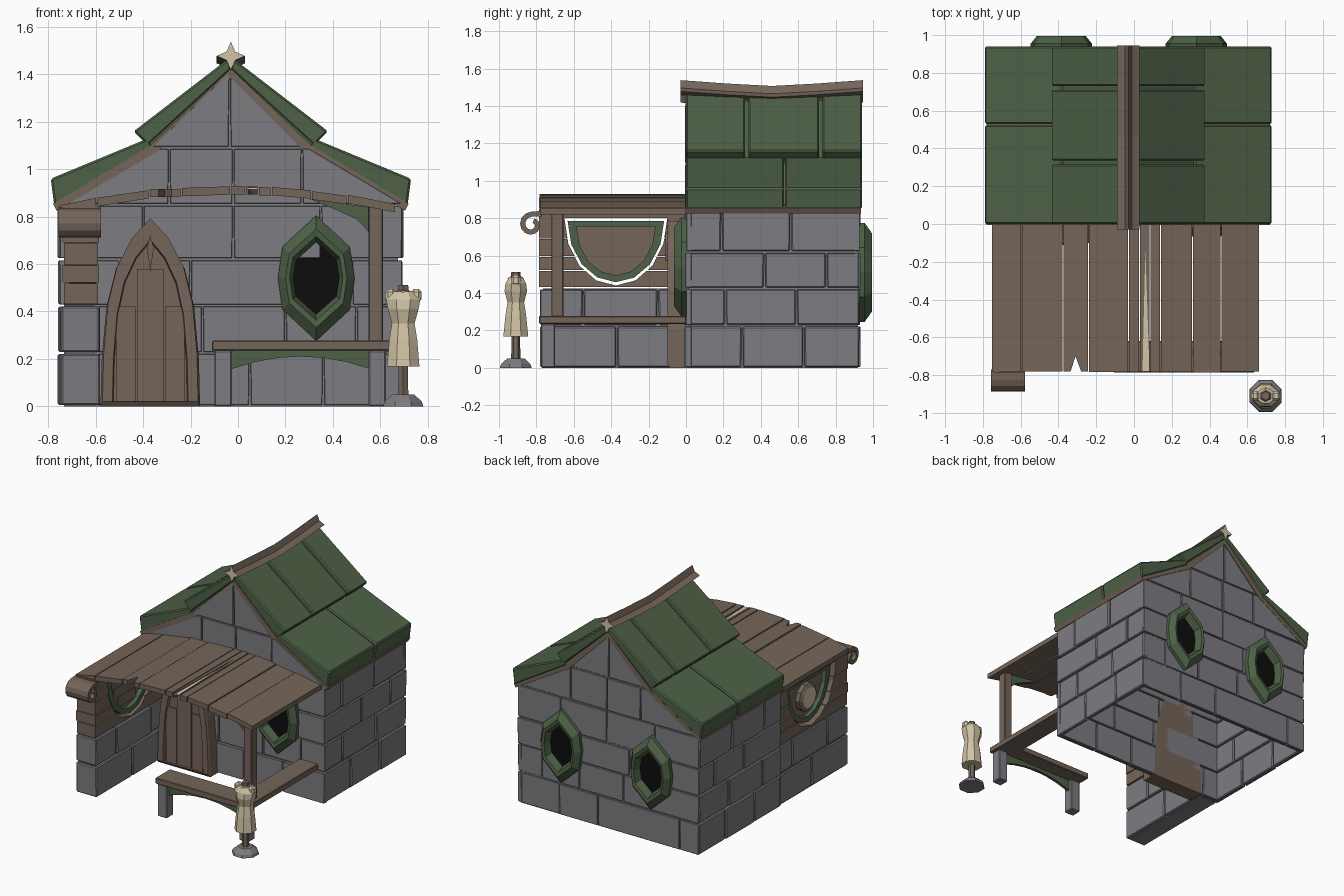
import bpy, bmesh, math, random
from mathutils import Vector

if "Cube" in bpy.data.objects:
    bpy.data.objects.remove(bpy.data.objects["Cube"])
random.seed(4)

def mat(name, r, g, b):
    m = bpy.data.materials.new(name)
    m.diffuse_color = (r, g, b, 1)
    m.use_nodes = True
    m.node_tree.nodes["Principled BSDF"].inputs["Base Color"].default_value = m.diffuse_color
    return m
STONE = mat("grey stone", 0.205, 0.2, 0.22)
WOOD = mat("brown wood", 0.175, 0.13, 0.1)
GREEN = mat("moss green", 0.075, 0.12, 0.062)
CREAM = mat("cream", 0.64, 0.55, 0.38)
BLACK = mat("window black", 0.004, 0.004, 0.004)
CX = -0.03  # house centre line

def finish(name, bm, mats, bevel=0):
    bmesh.ops.recalc_face_normals(bm, faces=bm.faces[:])
    me = bpy.data.meshes.new(name)
    bm.to_mesh(me)
    bm.free()
    for m in mats:
        me.materials.append(m)
    ob = bpy.data.objects.new(name, me)
    bpy.context.collection.objects.link(ob)
    if bevel:
        b = ob.modifiers.new("bevel", 'BEVEL')
        b.width, b.segments = bevel, 1
    return ob

def put(axis, p, d):
    return {'x': (d, p[0], p[1]), 'y': (p[0], d, p[1]), 'z': (p[0], p[1], d)}[axis]

def loft(name, rings, mats, cap0=True, cap1=True, capmat=0, bevel=0):
    """Join rings of 3D points with quads and close the ends."""
    bm = bmesh.new()
    vs = [[bm.verts.new(p) for p in r] for r in rings]
    n = len(rings[0])
    for a, b in zip(vs, vs[1:]):
        for i in range(n):
            bm.faces.new((a[i], a[(i + 1) % n], b[(i + 1) % n], b[i]))
    for flag, r in ((cap0, vs[0]), (cap1, vs[-1])):
        if flag:
            bm.faces.new(r).material_index = capmat
    return finish(name, bm, mats, bevel)

def prisms(name, axis, polys, m, bevel=0):
    """Extrude each (outline, start, end) along an axis into one object."""
    bm = bmesh.new()
    for pts, d0, d1 in polys:
        a = [bm.verts.new(put(axis, p, d0)) for p in pts]
        b = [bm.verts.new(put(axis, p, d1)) for p in pts]
        n = len(pts)
        bm.faces.new(a)
        bm.faces.new(b[::-1])
        for i in range(n):
            bm.faces.new((a[i], b[i], b[(i + 1) % n], a[(i + 1) % n]))
    return finish(name, bm, [m], bevel)

def rect(u0, u1, v0, v1):
    return [(u0, v0), (u1, v0), (u1, v1), (u0, v1)]

def box(name, x0, x1, y0, y1, z0, z1, m, bevel=0):
    return prisms(name, 'y', [(rect(x0, x1, z0, z1), y0, y1)], m, bevel)

def blocks(rows, joints, lo, hi, d0, d1, g=0.005):
    """Stone courses between the lo(z) and hi(z) edges."""
    out = []
    for z0, z1, js in zip(rows, rows[1:], joints):
        edges = [None] + js + [None]
        for a, b in zip(edges, edges[1:]):
            l0, l1 = (lo(z0), lo(z1)) if a is None else (a + g, a + g)
            r0, r1 = (hi(z0), hi(z1)) if b is None else (b - g, b - g)
            j = random.uniform(-0.008, 0.004)
            out.append(([(l0, z0 + g), (r0, z0 + g), (r1 + 0.002, z1 - g), (l1 - 0.002, z1 - g)], d0 + j, d1))
    return out

# House core: hollow gabled shell, open at the bottom
def half(z):
    return 0.72 if z <= 0.85 else (0.72 - (z - 0.85) * 1.625 if z < 1.09 else max(0.0, 0.33 * (1.42 - z) / 0.33))
prof = [(-0.705, 0), (-0.705, 0.84), (-0.32, 1.08), (0, 1.4), (0.32, 1.08), (0.705, 0.84), (0.705, 0)]
bm = bmesh.new()
fr, bk = [[bm.verts.new((CX + x, y, z)) for x, z in prof] for y in (0.015, 0.92)]
bm.faces.new(fr)
bm.faces.new(bk[::-1])
for i in range(6):
    bm.faces.new((fr[i], bk[i], bk[i + 1], fr[i + 1]))
finish("house_core", bm, [STONE])

# Stone courses on the four walls
rows = [0, 0.225, 0.425, 0.62, 0.85, 1.09, 1.41]
fj = [[-0.6, 0.05, 0.36], [-0.15, 0.2, 0.5], [-0.5, -0.2, 0.48], [-0.4, -0.02, 0.35], [-0.29, -0.02, 0.27], [-0.035]]
lo, hi = (lambda z: CX - half(z)), (lambda z: CX + half(z))
prisms("front_stones", 'y', blocks(rows, fj, lo, hi, 0.0, 0.03), STONE, 0.006)
prisms("back_stones", 'y', blocks(rows, fj, lo, hi, 0.93, 0.9), STONE, 0.006)
sj = [[0.3, 0.63], [0.21, 0.59], [0.42, 0.75], [0.19, 0.56]]
for name, d0, d1 in (("right_stones", 0.695, 0.66), ("left_stones", -0.755, -0.72)):
    prisms(name, 'x', blocks(rows[:5], sj, lambda z: 0.005, lambda z: 0.925, d0, d1), STONE, 0.006)

# Roof: two tiers of slabs on each side, with a timber trim under them
for side, s in (("right", 1), ("left", -1)):
    P = lambda pts: [(CX + s * x, z) for x, z in pts]
    low = P([(0.33, 1.095), (0.35, 1.13), (0.76, 0.96), (0.745, 0.845)])
    up = P([(0, 1.42), (0, 1.475), (0.41, 1.16), (0.35, 1.1)])
    prisms(side + "_lower_roof", 'y', [(low, 0, 0.523), (low, 0.53, 0.94)], GREEN, 0.008)
    prisms(side + "_upper_roof", 'y', [(up, 0, 0.315), (up, 0.335, 0.71), (up, 0.73, 0.94)], GREEN, 0.008)
    under = P([(0, 1.38), (0, 1.44), (0.36, 1.11), (0.34, 1.075)])
    prisms(side + "_roof_underlay", 'y', [(under, 0.005, 0.93)], GREEN)
    trim = P([(0, 1.385), (0, 1.425), (0.34, 1.1), (0.75, 0.855), (0.735, 0.825), (0.31, 1.075)])
    prisms(side + "_roof_trim", 'y', [(trim, -0.004, 0.935)], WOOD)

# Sagging star-section ridge beam with cream ends
def star(y, z):
    return [(CX + r * math.sin(k * math.pi / 4), y, z + r * math.cos(k * math.pi / 4))
            for k in range(8) for r in [0.06 if k % 2 == 0 else 0.026]]
loft("ridge_beam", [star(-0.03, 1.478), star(0.22, 1.46), star(0.46, 1.447), star(0.7, 1.46), star(0.945, 1.478)],
     [WOOD, CREAM], capmat=1)

# Pointed six-sided windows
hexa = [(0, 1), (0.88, 0.5), (1, 0), (0.88, -0.5), (0, -1), (-0.88, -0.5), (-1, 0), (-0.88, 0.5)]
for name, x, z, y, d in (("front_window", 0.33, 0.54, 0.01, -1), ("back_window_right", 0.33, 0.51, 0.92, 1),
                         ("back_window_left", -0.385, 0.51, 0.92, 1)):
    ring = lambda k, dep: [(x + 0.162 * k * a, y + d * dep, z + 0.265 * (k * 0.9 + 0.1 * k * k) * b) for a, b in hexa]
    loft(name, [ring(1, -0.02), ring(1, 0.035), ring(0.8, 0.075), ring(0.69, 0.07), ring(0.6, 0.015)],
         [GREEN, BLACK], cap0=False, capmat=1)

# Arched door
hd = [(0.21, 0), (0.205, 0.2), (0.185, 0.42), (0.145, 0.58), (0.08, 0.7)]
arch = hd + [(0, 0.785)] + [(-x, z) for x, z in hd[::-1]]
dr = lambda k, kz, y: [(-0.37 + x * k, y, z * kz + (0.02 if kz < 1 else 0)) for x, z in arch]
loft("door_frame", [dr(1, 1, 0.03), dr(1, 1, -0.085), dr(0.96, 0.985, -0.1), dr(0.76, 0.87, -0.1), dr(0.74, 0.86, -0.075)], [WOOD])
prisms("door_planks", 'y', [(rect(-0.37 + a, -0.37 + b, 0.02, h), -0.085, -0.07)
       for a, b, h in ((-0.145, -0.062, 0.42), (-0.056, 0.056, 0.58), (0.062, 0.145, 0.42))], WOOD)
prisms("door_ornament", 'y', [([(-0.37, 0.57), (-0.355, 0.67), (-0.37, 0.72), (-0.385, 0.67)], -0.11, -0.08)], WOOD)

# Porch roof of arched planks
pz = lambda x: 0.93 - 0.082 * ((x - CX) / 0.71) ** 2
cuts = [-0.755, -0.595, -0.375, -0.24, -0.03, 0.03, 0.085, 0.14, 0.31, 0.46, 0.665]
planks = []
for i, (a, b) in enumerate(zip(cuts, cuts[1:])):
    if i in (2, 5):
        continue
    a, b, j = a + 0.003, b - 0.003, random.uniform(-0.004, 0.004)
    planks.append(([(a, pz(a) + j), (b, pz(b) + j), (b, pz(b) + j - 0.035), (a, pz(a) + j - 0.035)], -0.782 + j, 0.01))
prisms("porch_planks", 'y', planks, WOOD)
z = pz(-0.31)
prisms("notched_plank", 'z', [([(-0.372, 0.01), (-0.372, -0.78), (-0.335, -0.78), (-0.31, -0.7), (-0.28, -0.78),
       (-0.243, -0.78), (-0.243, 0.01)], z - 0.035, z)], WOOD)
prisms("split_plank", 'z', [([(0.033, 0.01), (0.033, -0.78), (0.045, -0.78), (0.06, -0.13), (0.082, -0.78),
       (0.083, 0.01)], 0.893, 0.928)], WOOD)
prisms("split_strip", 'z', [([(0.045, -0.78), (0.06, -0.13), (0.082, -0.78)], 0.915, 0.922)], CREAM)

# Left porch wall: stone base, timber above with a half-round opening
box("porch_wall_core", -0.735, -0.605, -0.765, 0.0, 0, 0.425, STONE)
prisms("porch_wall_stones", 'x', blocks(rows[:3], [[-0.37], [-0.55, -0.15]], lambda z: -0.78, lambda z: 0.0, -0.585, -0.745), STONE, 0.006)
levels = [0.43, 0.52, 0.595, 0.69, 0.85]
timber = prisms("porch_wall_timber", 'x', [(rect(-0.785, 0, a + 0.002, b - 0.002), -0.735 - 0.006 * (i % 2), -0.59 + 0.004 * (i % 2))
                for i, (a, b) in enumerate(zip(levels, levels[1:]))], WOOD)
def bowl(w, top, bot):
    h = top - bot
    return [(-0.375 - w * math.cos(t), top - h * math.sin(t) ** 0.9) for t in [math.pi * k / 8 for k in range(9)][1:-1]] \
        and [(-0.375 - w, top)] + [(-0.375 - w * math.cos(math.pi * k / 8), top - h * math.sin(math.pi * k / 8)) for k in range(1, 8)] + [(-0.375 + w, top)]
cutter = prisms("opening_cutter", 'x', [(bowl(0.275, 0.8, 0.44), -0.85, -0.5)], WOOD)
cutter.hide_render = True
cutter.hide_viewport = False
cutter.display_type = 'WIRE'
bo = timber.modifiers.new("opening", 'BOOLEAN')
bo.operation, bo.object, bo.solver = 'DIFFERENCE', cutter, 'EXACT'

# Half-round sign in the opening: green rim, timber panel, cream disc
o, n = bowl(0.258, 0.785, 0.458), bowl(0.21, 0.755, 0.495)
R = lambda pts, x: [(x, a, b) for a, b in pts]
loft("sign_rim", [R(n, -0.71), R(o, -0.71), R(o, -0.6), R(n, -0.6), R(n, -0.71)], [GREEN], False, False)
prisms("sign_panel", 'x', [(n, -0.68, -0.63)], WOOD)
prisms("sign_slats", 'x', [(rect(-0.375 - w, -0.375 + w, a, b), -0.632, -0.622)
       for a, b, w in ((0.68, 0.745, 0.18), (0.605, 0.675, 0.15), (0.53, 0.6, 0.1))], WOOD)
disc = lambda r, x: [(x, -0.375 + r * math.cos(k * math.pi / 5), 0.635 + r * math.sin(k * math.pi / 5)) for k in range(10)]
loft("sign_disc", [disc(0.1, -0.68), disc(0.1, -0.71), disc(0.075, -0.725)], [WOOD, CREAM], capmat=1)

# Rolled timber scroll on the front of the porch wall
def coil(off):
    pts = []
    for k in range(13):
        t, r = math.radians(90 + k * 28), 0.068 - k * 0.0028 + off
        pts.append((-0.825 + r * math.cos(t), 0.765 + r * math.sin(t)))
    return pts
prisms("porch_scroll", 'x', [([(-0.77, 0.838)] + coil(0.003) + coil(-0.025)[::-1] + [(-0.77, 0.808)], -0.757, -0.577)], WOOD)

# L-shaped counter, legs, cloth, post and bracket
prisms("counter_top", 'z', [([(-0.11, -0.785), (0.64, -0.785), (0.64, 0), (0.49, 0), (0.49, -0.62), (-0.11, -0.62)], 0.235, 0.277)], WOOD, 0.004)
for name, x, y in (("left_leg", -0.1, -0.775), ("right_leg", 0.55, -0.775)):
    box(name, x, x + 0.075, y, y + 0.075, 0, 0.236, STONE, 0.006)
cloth = [(0.555, 0.238), (-0.025, 0.238)] + [(-0.025 + 0.58 * k / 6, 0.21 - 0.052 * (k / 3 - 1) ** 2) for k in range(7)]
prisms("counter_apron", 'y', [(cloth, -0.745, -0.725)], GREEN)
box("porch_post", 0.55, 0.612, -0.72, -0.655, 0.27, 0.86, WOOD, 0.004)
prisms("post_bracket", 'y', [([(0.3, 0.876), (0.552, 0.84), (0.552, 0.735), (0.5, 0.79), (0.41, 0.83)], -0.7, -0.67)], GREEN)

# Dressmaker's stand
def turned(name, levels, m, n=8):
    loft(name, [[(0.697 + rx * math.cos((k + 0.5) * math.tau / n), -0.91 + ry * math.sin((k + 0.5) * math.tau / n), z)
                 for k in range(n)] for rx, ry, z in levels], [m])
turned("stand_base", [(0.092, 0.092, 0), (0.085, 0.085, 0.02), (0.05, 0.05, 0.05)], STONE)
turned("stand_pole", [(0.025, 0.025, 0.04), (0.022, 0.022, 0.2)], WOOD, 6)
turned("stand_dress", [(0.074, 0.072, 0.168), (0.064, 0.06, 0.28), (0.052, 0.048, 0.35), (0.07, 0.065, 0.41),
                       (0.078, 0.06, 0.45), (0.05, 0.04, 0.485)], CREAM)
turned("stand_neck", [(0.05, 0.045, 0.478), (0.026, 0.026, 0.49), (0.024, 0.024, 0.512)], WOOD, 6)
for s in (-1, 1):
    x = 0.697 + s * 0.055
    box("stand_shoulder_" + ("left" if s < 0 else "right"), x - 0.022, x + 0.022, -0.935, -0.885, 0.44, 0.495, CREAM, 0.012)
